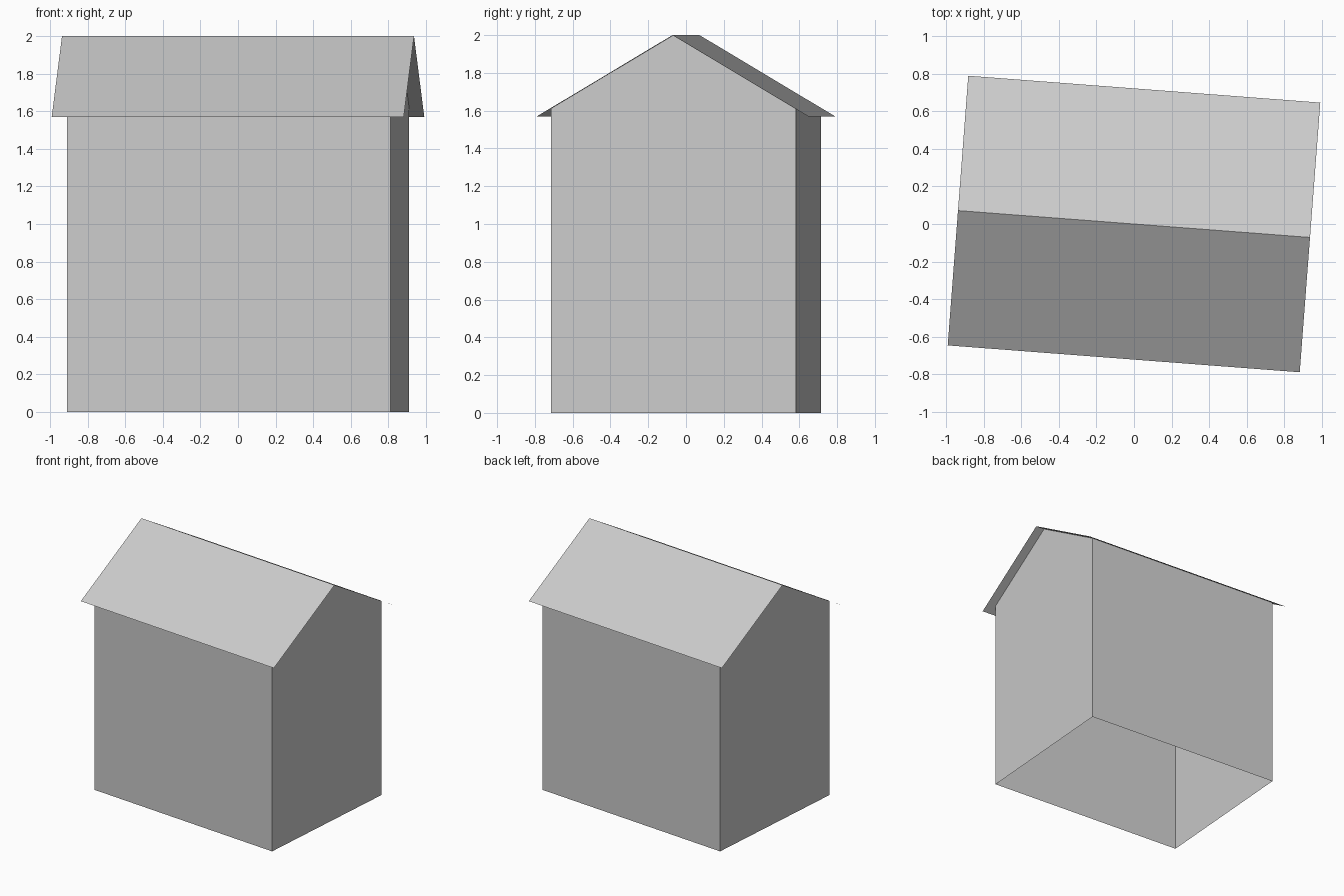
import bpy
import bmesh
import math

default = bpy.data.objects.get("Cube")
if default:
    bpy.data.objects.remove(default, do_unlink=True)

# Main measurements
RIDGE, EAVE = 2.0, 1.57
ROOF_X, ROOF_Y = 0.94, 0.72
WALL_X, WALL_Y = 0.865, 0.65
TURN = math.radians(-4.36)
WALL_TOP = RIDGE - (RIDGE - EAVE) * WALL_Y / ROOF_Y

grey = bpy.data.materials.new("light grey")
grey.use_nodes = True
colour = (0.6, 0.6, 0.6, 1)
grey.diffuse_color = colour
grey.node_tree.nodes["Principled BSDF"].inputs["Base Color"].default_value = colour


def extruded_profile(name, profile, half_length, capped):
    """Sweep an open (y, z) profile along x as a thin sheet, optionally closing its ends."""
    bm = bmesh.new()
    ends = [[bm.verts.new((x, y, z)) for y, z in profile]
            for x in (-half_length, half_length)]
    left, right = ends
    for i in range(len(profile) - 1):
        bm.faces.new((left[i], right[i], right[i + 1], left[i + 1]))
    if capped:
        bm.faces.new(left)
        bm.faces.new(reversed(right))
    mesh = bpy.data.meshes.new(name)
    bm.to_mesh(mesh)
    bm.free()
    mesh.materials.append(grey)
    obj = bpy.data.objects.new(name, mesh)
    obj.rotation_euler.z = TURN
    bpy.context.collection.objects.link(obj)
    return obj


# Roof: two thin slopes overhanging the walls
extruded_profile("roof", [(-ROOF_Y, EAVE), (0, RIDGE), (ROOF_Y, EAVE)], ROOF_X, False)

# Side walls, open underneath
for name, side in (("front_wall", -1), ("back_wall", 1)):
    profile = [(side * WALL_Y, 0), (side * WALL_Y, WALL_TOP)]
    extruded_profile(name, profile[::-side], WALL_X, False)

# Gable end walls reaching up to the ridge
for name, side in (("left_gable_wall", 1), ("right_gable_wall", -1)):
    outline = [(-WALL_Y, 0), (WALL_Y, 0), (WALL_Y, WALL_TOP),
               (0, RIDGE), (-WALL_Y, WALL_TOP)]
    bm = bmesh.new()
    bm.faces.new([bm.verts.new((side * WALL_X, y, z)) for y, z in outline[::side]])
    mesh = bpy.data.meshes.new(name)
    bm.to_mesh(mesh)
    bm.free()
    mesh.materials.append(grey)
    wall = bpy.data.objects.new(name, mesh)
    wall.rotation_euler.z = TURN
    bpy.context.collection.objects.link(wall)
